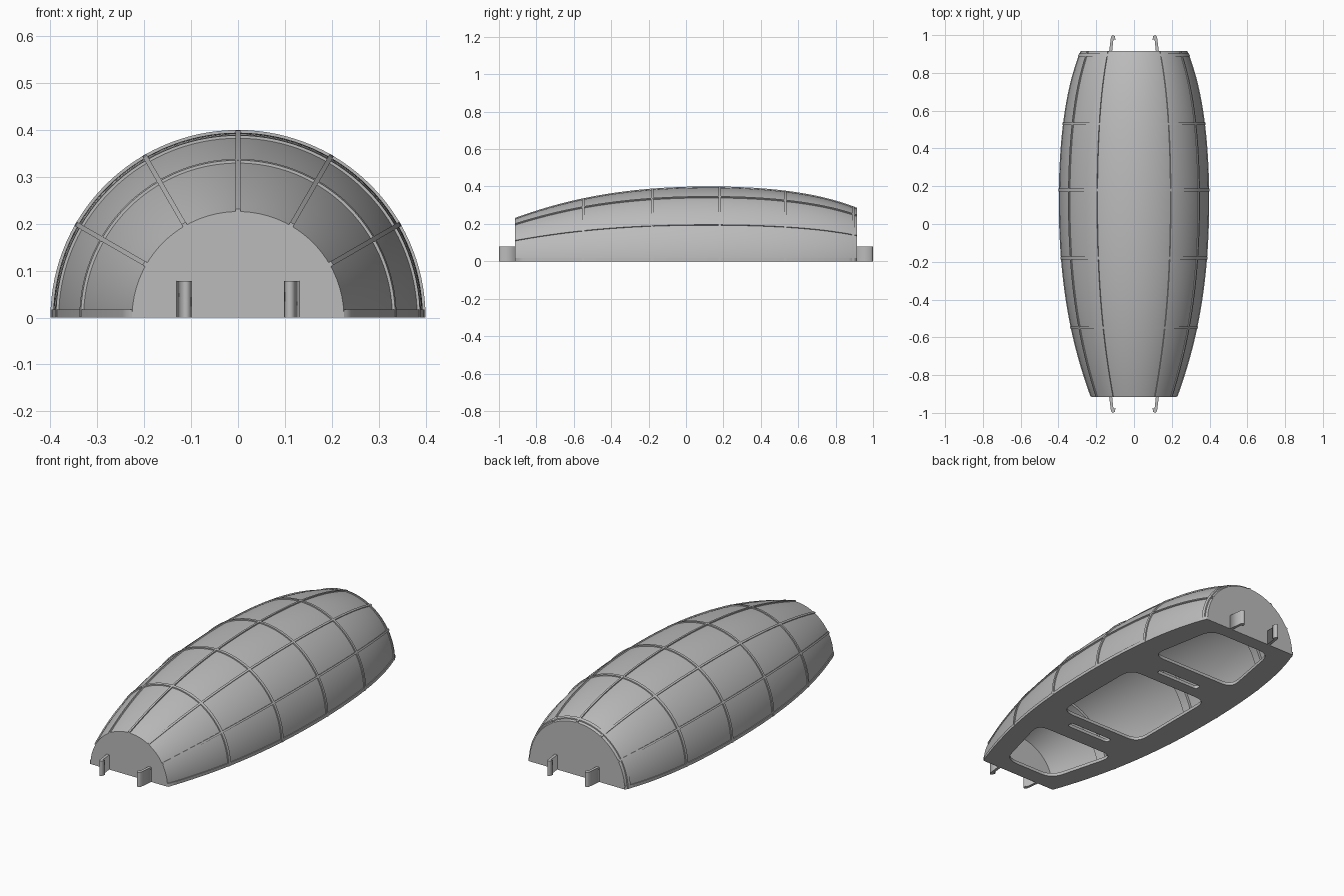
import bpy, bmesh, math
from mathutils import Vector

cube = bpy.data.objects.get("Cube")
if cube:
    bpy.data.objects.remove(cube, do_unlink=True)

grey = bpy.data.materials.new("plain_grey")
grey.use_nodes = True
grey.diffuse_color = (0.5, 0.5, 0.5, 1)
grey.node_tree.nodes["Principled BSDF"].inputs["Base Color"].default_value = (0.5, 0.5, 0.5, 1)

END = 0.915       # half length of the shell
WALL = 0.016
KNOTS = [(-END, 0.226), (-0.55, 0.331), (-0.18, 0.383), (0.18, 0.394), (0.53, 0.372), (END, 0.280)]


def radius(y):
    """Smooth curve through the knots."""
    total = 0
    for i, (yi, ri) in enumerate(KNOTS):
        for j, (yj, _) in enumerate(KNOTS):
            if i != j:
                ri *= (y - yj) / (yi - yj)
        total += ri
    return total


def span(a, b, n):
    return [a + (b - a) * i / n for i in range(n + 1)]


def add_object(name, bm, smooth=True):
    bmesh.ops.remove_doubles(bm, verts=bm.verts, dist=1e-5)
    bmesh.ops.recalc_face_normals(bm, faces=bm.faces)
    mesh = bpy.data.meshes.new(name)
    bm.to_mesh(mesh)
    bm.free()
    obj = bpy.data.objects.new(name, mesh)
    bpy.context.collection.objects.link(obj)
    mesh.materials.append(grey)
    if smooth:
        bpy.ops.object.select_all(action="DESELECT")
        obj.select_set(True)
        bpy.context.view_layer.objects.active = obj
        bpy.ops.object.shade_smooth_by_angle(angle=math.radians(30))
    return obj


def skin(bm, loops):
    """Join successive closed loops of points with quads."""
    rows = [[bm.verts.new(p) for p in loop] for loop in loops]
    n = len(rows[0])
    for a, b in zip(rows, rows[1:]):
        for i in range(n):
            j = (i + 1) % n
            bm.faces.new((a[i], a[j], b[j], b[i]))
    return rows


def half_lathe(name, profile, start=0.0, steps=60):
    """Turn a closed (y, r) profile through the upper half circle."""
    bm = bmesh.new()
    skin(bm, [[(r * math.cos(t), y, r * math.sin(t)) for y, r in profile]
              for t in span(start, math.pi - start, steps)])
    bmesh.ops.dissolve_degenerate(bm, dist=1e-6, edges=bm.edges)
    return add_object(name, bm)


def arch(name, y, width, inner, outer):
    a, b = y - width / 2, y + width / 2
    return half_lathe(name, [(a, radius(a) + inner), (a, radius(a) + outer),
                             (b, radius(b) + outer), (b, radius(b) + inner)])


def rounded(corners, size):
    """Round the corners of a flat polygon."""
    pts = [Vector(c) for c in corners]
    out = []
    for i, p in enumerate(pts):
        a = p + (pts[i - 1] - p).normalized() * size
        b = p + (pts[(i + 1) % len(pts)] - p).normalized() * size
        out += [a * (1 - t) ** 2 + p * 2 * t * (1 - t) + b * t * t for t in span(0, 1, 6)]
    return out


def flat_part(name, outlines, height, base=0.0):
    """Extrude an outline upward; further outlines become holes."""
    curve = bpy.data.curves.new(name, "CURVE")
    curve.dimensions = "2D"
    curve.fill_mode = "BOTH"
    curve.extrude = height / 2
    for outline in outlines:
        spline = curve.splines.new("POLY")
        spline.points.add(len(outline) - 1)
        for point, p in zip(spline.points, outline):
            point.co = (p[0], p[1], 0, 1)
        spline.use_cyclic_u = True
    obj = bpy.data.objects.new(name, curve)
    bpy.context.collection.objects.link(obj)
    obj.location.z = base + height / 2
    curve.materials.append(grey)
    bpy.ops.object.select_all(action="DESELECT")
    obj.select_set(True)
    bpy.context.view_layer.objects.active = obj
    bpy.ops.object.convert(target="MESH")


# Hollow half-barrel shell with its end walls
outer = [(y, radius(y)) for y in span(-END, END, 40)]
inner = [(y, radius(y) - WALL) for y in span(END - WALL, WALL - END, 40)]
half_lathe("shell", [(-END, 0)] + outer + [(END, 0), (END - WALL, 0)] + inner + [(WALL - END, 0)])

# Raised hoops outside, stiffening arches inside
for i, y in enumerate((-0.55, -0.18, 0.18, 0.53, 0.895)):
    arch(f"hoop_{i + 1}", y, 0.014, -0.004, 0.006)
for i, y in enumerate((-0.6, 0, 0.6)):
    arch(f"inner_arch_{i + 1}", y, 0.05, -0.03, -0.01)

# Raised staves running lengthwise
for i in range(1, 6):
    t = math.pi * i / 6
    out = Vector((math.cos(t), 0, math.sin(t)))
    side = Vector((-math.sin(t), 0, math.cos(t))) * 0.005
    loops = []
    for y in span(-END, END, 40):
        low, high = (out * (radius(y) + d) + Vector((0, y, 0)) for d in (-0.004, 0.006))
        loops.append([low - side, high - side, high + side, low + side])
    bm = bmesh.new()
    rows = skin(bm, loops)
    bm.faces.new(rows[0])
    bm.faces.new(rows[-1])
    add_object(f"stave_{i}", bm)

# Base plate with three openings and two slots
tip = END - 0.001
edge = [(radius(y) + 0.004, y) for y in span(-tip, tip, 40)]
outline = edge + [(-x, y) for x, y in reversed(edge)]


def opening(y0, w0, y1, w1, size):
    return rounded([(-w0, y0), (w0, y0), (w1, y1), (-w1, y1)], size)


holes = [opening(-0.83, 0.15, -0.46, 0.25, 0.07),
         opening(-0.27, 0.25, 0.27, 0.25, 0.07),
         opening(0.46, 0.26, 0.84, 0.19, 0.07),
         opening(-0.37, 0.13, -0.335, 0.13, 0.015),
         opening(0.335, 0.13, 0.37, 0.13, 0.015)]
flat_part("base_plate", [outline] + holes, 0.017)

# Hooked clips at both ends
clip = [(0.116, 0.91), (0.132, 0.91), (0.122, 0.99), (0.113, 1.0),
        (0.102, 0.995), (0.098, 0.975), (0.109, 0.978)]
for end, sy in (("front", -1), ("back", 1)):
    for side, sx in (("right", -1), ("left", 1)):
        flat_part(f"{end}_{side}_clip", [[(x * sx, y * sy) for x, y in clip]], 0.078)
